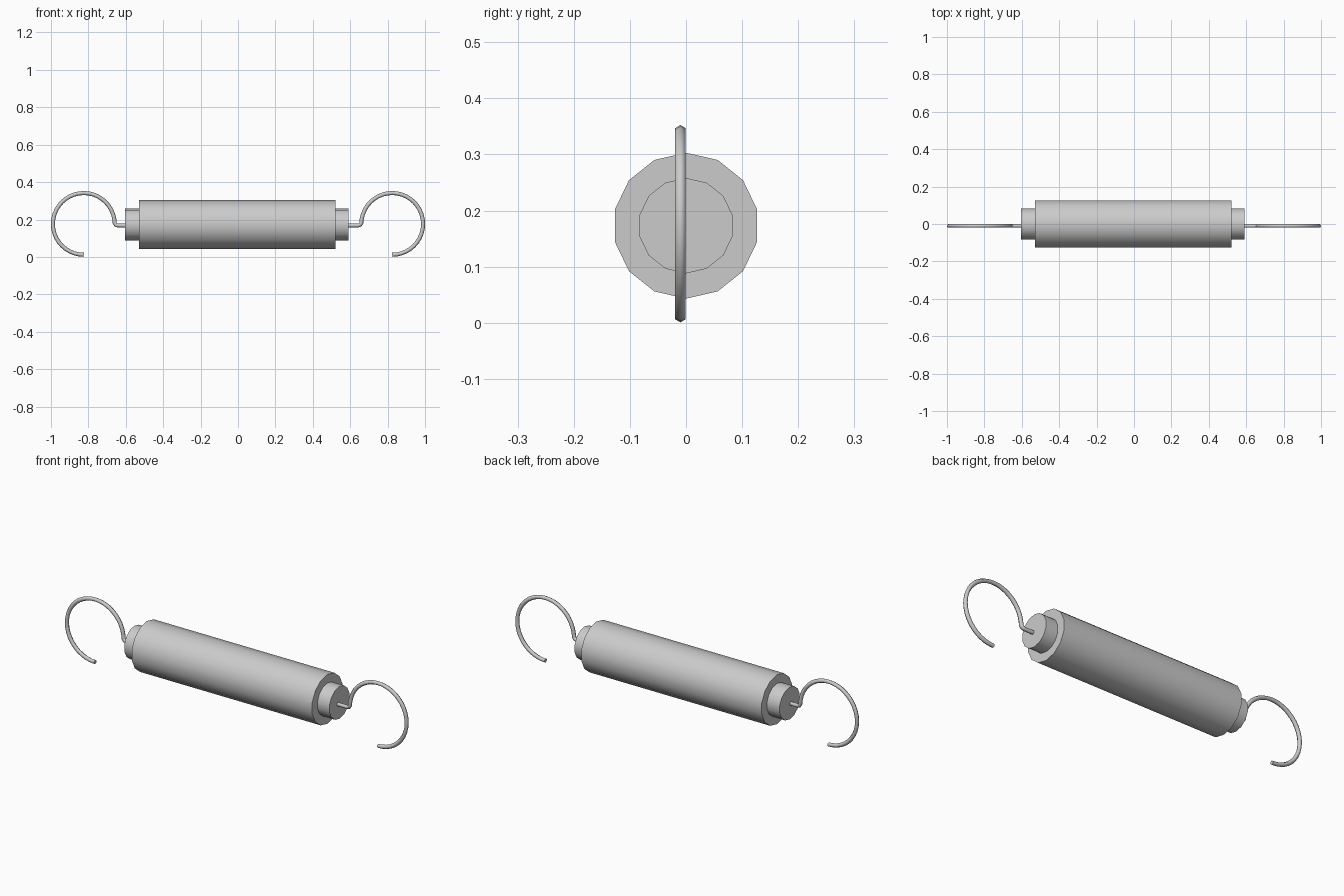
import bpy, bmesh
from math import sin, cos, pi, radians
from mathutils import Vector

if "Cube" in bpy.data.objects:
    bpy.data.objects.remove(bpy.data.objects["Cube"])

AXIS_Z = 0.173
SIDES = 14


def add_object(name, bm, angle):
    bmesh.ops.recalc_face_normals(bm, faces=bm.faces[:])
    mesh = bpy.data.meshes.new(name)
    bm.to_mesh(mesh)
    bm.free()
    obj = bpy.data.objects.new(name, mesh)
    bpy.context.collection.objects.link(obj)
    bpy.ops.object.select_all(action='DESELECT')
    obj.select_set(True)
    bpy.context.view_layer.objects.active = obj
    bpy.ops.object.shade_smooth_by_angle(angle=radians(angle))
    return obj


def loft(rings):
    # bridge successive closed rings and cap both ends
    bm = bmesh.new()
    vs = [[bm.verts.new(p) for p in ring] for ring in rings]
    n = len(vs[0])
    for a, b in zip(vs, vs[1:]):
        for i in range(n):
            j = (i + 1) % n
            bm.faces.new((a[i], a[j], b[j], b[i]))
    bm.faces.new(vs[0])
    bm.faces.new(vs[-1])
    return bm


def barrel(name, x0, x1, r):
    ang = [2 * pi * i / SIDES for i in range(SIDES)]
    rings = [[(x, r * sin(a), AXIS_Z + r * cos(a)) for a in ang] for x in (x0, x1)]
    return add_object(name, loft(rings), 30)


def hook(name, side):
    # straight stub, tight bend, then three quarters of a circle
    cx, cz, R, r, y = 0.8245, 0.1765, 0.165, 0.0108, -0.01
    path = [(0.57, 0.168), (0.643, 0.168), (0.653, 0.171), (0.659, 0.180)]
    steps = 30
    for i in range(1, steps + 1):
        a = pi - 1.5 * pi * i / steps
        path.append((cx + R * cos(a), cz + R * sin(a)))
    pts = [Vector((side * x, y, z)) for x, z in path]
    rings = []
    for i, p in enumerate(pts):
        t = (pts[min(i + 1, len(pts) - 1)] - pts[max(i - 1, 0)]).normalized()
        n = Vector((-t.z, 0, t.x))
        rings.append([p + r * (cos(k * pi / 3) * n + sin(k * pi / 3) * Vector((0, 1, 0)))
                      for k in range(6)])
    return add_object(name, loft(rings), 65)


# thick outer coil body and narrower inner core
barrel("spring_body", -0.53, 0.521, 0.13)
barrel("spring_core", -0.604, 0.591, 0.085)

# wire hooks at both ends
hook("left_hook", -1)
hook("right_hook", 1)
